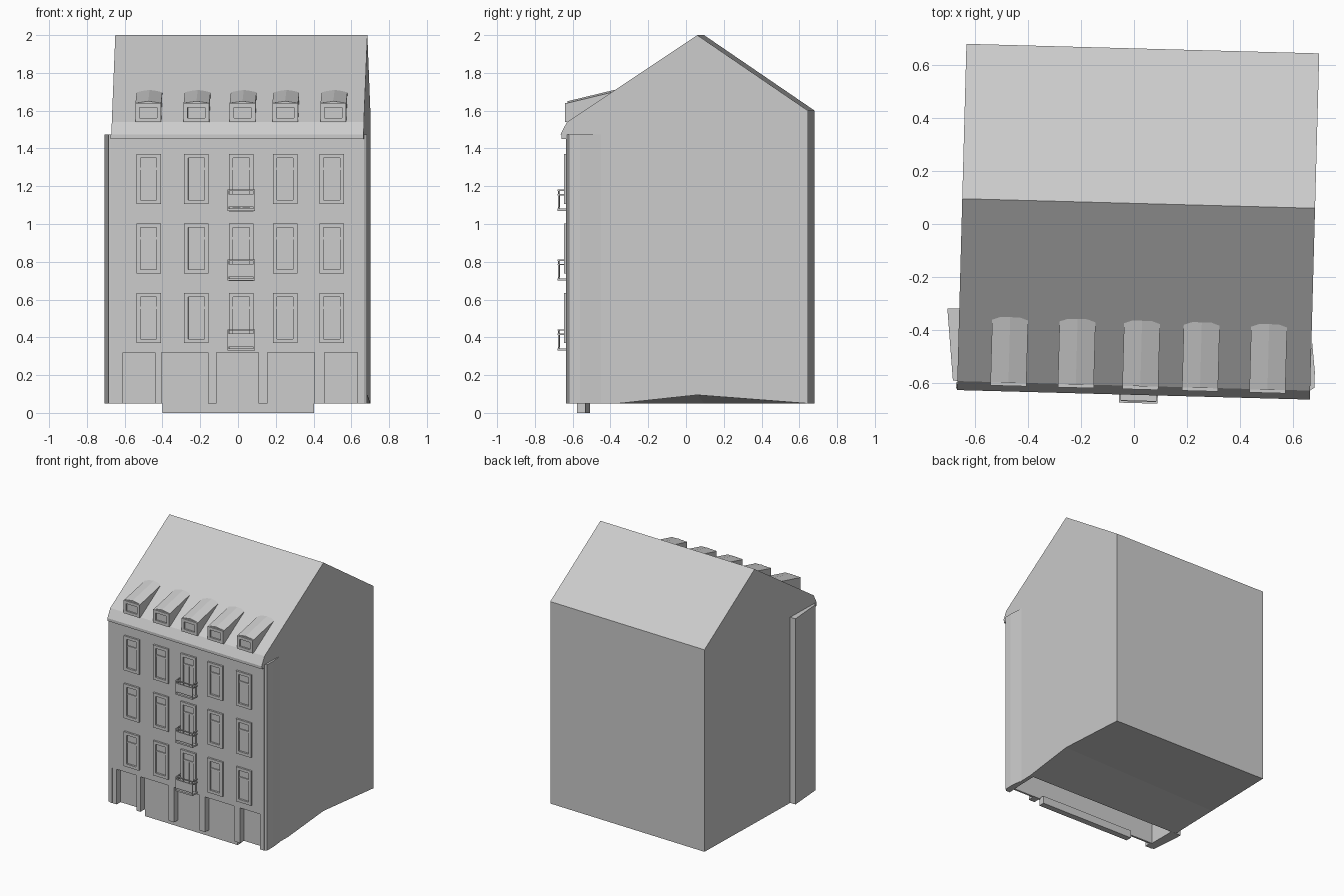
import bpy, bmesh
from mathutils import Matrix, Vector

if "Cube" in bpy.data.objects:
    bpy.data.objects.remove(bpy.data.objects["Cube"])

# The whole house is turned slightly on its plot
TURN = Matrix.Rotation(-0.027, 4, 'Z')
SHIFT = 0.0165          # front-view x to local x at the facade
FRONT = -0.617          # facade plane
LEFT, RIGHT = -0.652, 0.683


def finish(name, bm, turn=True):
    if turn:
        bm.transform(TURN)
    bmesh.ops.recalc_face_normals(bm, faces=bm.faces)
    me = bpy.data.meshes.new(name)
    bm.to_mesh(me)
    bm.free()
    ob = bpy.data.objects.new(name, me)
    bpy.context.collection.objects.link(ob)
    return ob


def add_prism(bm, ring, offset):
    a = [bm.verts.new(p) for p in ring]
    b = [bm.verts.new(Vector(p) + Vector(offset)) for p in ring]
    n = len(a)
    bm.faces.new(a)
    bm.faces.new(b[::-1])
    for i in range(n):
        j = (i + 1) % n
        bm.faces.new((a[i], b[i], b[j], a[j]))
    return a, b


def add_box(bm, x0, x1, y0, y1, z0, z1):
    add_prism(bm, [(x0, y0, z0), (x1, y0, z0), (x1, y1, z0), (x0, y1, z0)],
              (0, 0, z1 - z0))


def box(name, *dims):
    bm = bmesh.new()
    add_box(bm, *dims)
    return finish(name, bm)


def add_frame(bm, x0, x1, y0, y1, z0, z1, t):
    add_box(bm, x0, x0 + t, y0, y1, z0, z1)
    add_box(bm, x1 - t, x1, y0, y1, z0, z1)
    add_box(bm, x0 + t, x1 - t, y0, y1, z0, z0 + t)
    add_box(bm, x0 + t, x1 - t, y0, y1, z1 - t, z1)


# Main body with gable roof, steep eaves strip and recessed ground floor
profile = [(-0.34, 0.05), (0.078, 0.05), (0.664, 0.05), (0.664, 1.6), (0.078, 2.0),
           (-0.612, 1.54), (-0.646, 1.475), (FRONT, 1.465), (FRONT, 0.32), (-0.34, 0.32)]
bm = bmesh.new()
near, far = add_prism(bm, [(LEFT, y, z) for y, z in profile], (RIGHT - LEFT, 0, 0))
far[1].co.z = 0.095     # underside lifts at the right gable
finish("house_body", bm)

# Side walls beside the ground floor
box("ground_wall_right", RIGHT - 0.03, RIGHT, FRONT, -0.34, 0.05, 0.32)
box("ground_wall_left", LEFT, LEFT + 0.02, FRONT, -0.34, 0.05, 0.32)

# Splayed wall returns on both sides of the facade
for name, ring in (
        ("wall_return_left", [(-0.685, -0.592), (-0.62, -0.598), (-0.62, -0.32), (-0.706, -0.32)]),
        ("wall_return_right", [(0.66, -0.633), (0.682, -0.62), (0.684, -0.56), (0.674, -0.45)])):
    bm = bmesh.new()
    add_prism(bm, [(x, y, 0.05) for x, y in ring], (0, 0, 1.425))
    finish(name, bm, turn=False)

# Gutter under the eaves
box("gutter", LEFT - 0.005, RIGHT, -0.64, FRONT, 1.45, 1.475)

# Shop front: recessed panel, door step and piers
box("shop_panel", LEFT + 0.02, RIGHT - 0.03, -0.57, -0.555, 0.05, 0.32)
box("door_step", -0.4 + SHIFT, 0.4 + SHIFT, -0.567, -0.52, 0.0, 0.06)
for x0, x1 in ((-0.668, -0.61), (-0.44, -0.405), (-0.16, -0.114),
               (0.108, 0.156), (0.405, 0.458), (0.632, 0.666)):
    box("shop_pier", x0 + SHIFT, x1 + SHIFT, FRONT + 0.001, -0.565, 0.05, 0.32)

# Windows in three storeys, the middle column being balcony doors
columns = [-0.473, -0.22, 0.018, 0.25, 0.497]
for floor in range(3):
    base = 0.37 + 0.368 * floor
    for i, x in enumerate(columns):
        door = i == 2
        c = x + SHIFT
        bottom = base - 0.04 if door else base
        top = base + 0.265
        x0, x1 = c - 0.065, c + 0.065
        bm = bmesh.new()
        add_frame(bm, x0, x1, FRONT - 0.014, FRONT + 0.005, bottom, top, 0.022)
        add_box(bm, x0 + 0.022, x1 - 0.022, FRONT - 0.007, FRONT + 0.005, top - 0.085, top - 0.073)
        if door:
            add_box(bm, c - 0.005, c + 0.005, FRONT - 0.007, FRONT + 0.005, bottom + 0.02, top - 0.085)
        finish("balcony_door" if door else "window_frame", bm)

    # Balcony: slab, solid lower panel, rails and posts
    z = 0.33 + 0.37 * floor
    c = 0.018 + SHIFT
    x0, x1, y0 = c - 0.073, c + 0.073, -0.677
    bm = bmesh.new()
    add_box(bm, x0, x1, y0, FRONT, z, z + 0.012)
    add_box(bm, x0 + 0.006, x1 - 0.006, y0 + 0.004, y0 + 0.01, z + 0.02, z + 0.085)
    for h in (0.082, 0.105):
        add_box(bm, x0, x1, y0, y0 + 0.008, z + h, z + h + 0.007)
        for xs in (x0, x1 - 0.007):
            add_box(bm, xs, xs + 0.007, y0 + 0.008, FRONT, z + h, z + h + 0.007)
    for xs in (x0, x1 - 0.007):
        add_box(bm, xs, xs + 0.007, y0 + 0.001, y0 + 0.008, z + 0.012, z + 0.105)
    finish("balcony", bm)

# Dormers with low-pitched tops running back into the roof
for x in (-0.475, -0.22, 0.024, 0.25, 0.505):
    c = x + SHIFT
    w = 0.068
    bm = bmesh.new()
    rows = []
    for y, low, high in ((-0.613, 1.535, 1.64), (-0.365, 1.66, 1.70)):
        rows.append([bm.verts.new(p) for p in (
            (c - w, y, low), (c + w, y, low), (c + w, y, high),
            (c, y, high + 0.01), (c - w, y, high))])
    bm.faces.new(rows[0])
    bm.faces.new(rows[1][::-1])
    for i in range(5):
        j = (i + 1) % 5
        bm.faces.new((rows[0][i], rows[1][i], rows[1][j], rows[0][j]))
    finish("dormer", bm)
    bm = bmesh.new()
    add_frame(bm, c - w, c + w, -0.625, -0.612, 1.54, 1.64, 0.022)
    finish("dormer_frame", bm)
